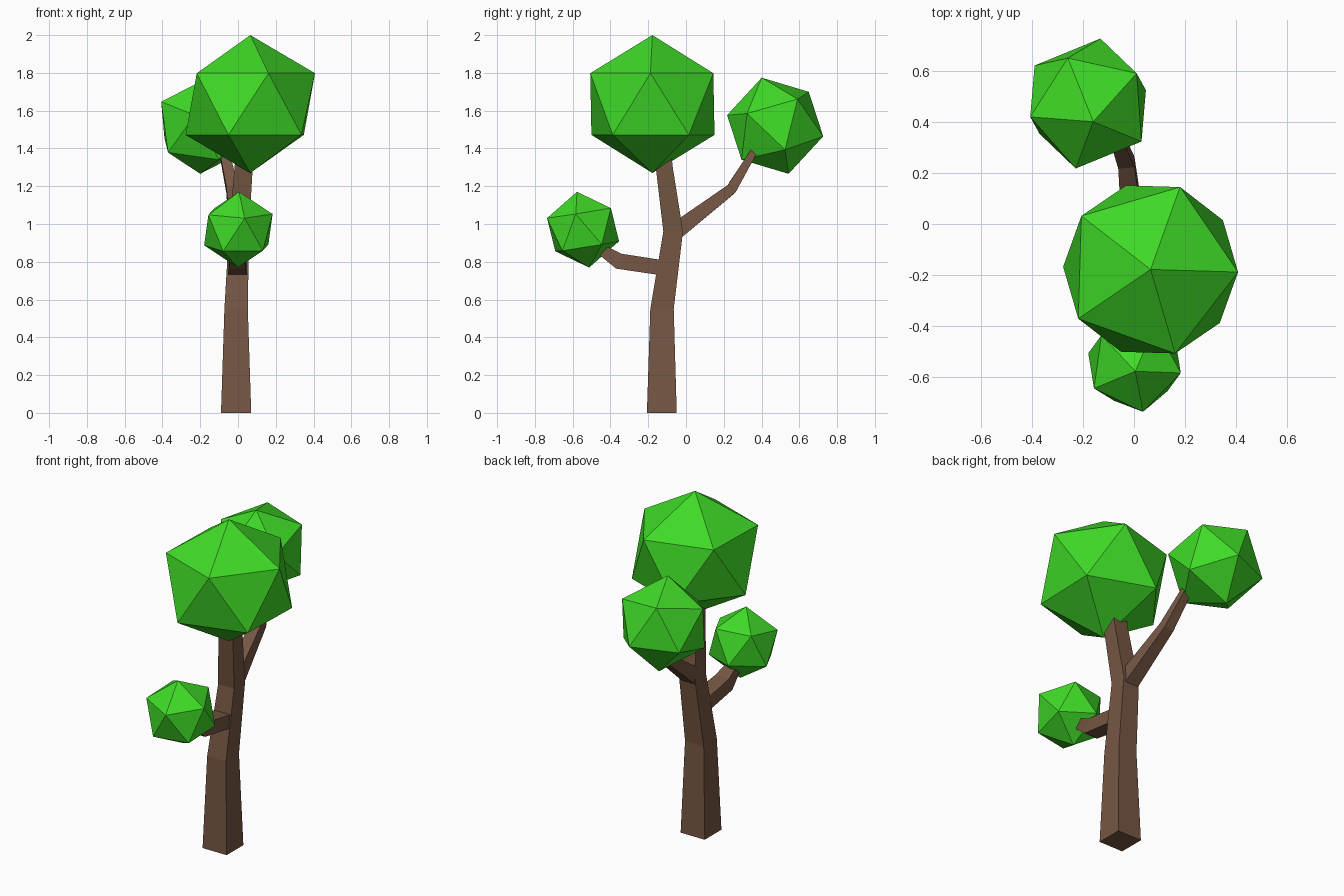
import bpy, bmesh
from mathutils import Vector, Matrix

if "Cube" in bpy.data.objects:
    bpy.data.objects.remove(bpy.data.objects["Cube"])


def material(name, rgb):
    m = bpy.data.materials.new(name)
    m.diffuse_color = (*rgb, 1)
    m.use_nodes = True
    m.node_tree.nodes["Principled BSDF"].inputs["Base Color"].default_value = m.diffuse_color
    return m


BARK = material("bark brown", (0.18, 0.095, 0.057))
LEAF = material("leaf green", (0.05, 0.70, 0.02))


def finish(bm, name, mat):
    bmesh.ops.recalc_face_normals(bm, faces=bm.faces[:])
    me = bpy.data.meshes.new(name)
    bm.to_mesh(me)
    bm.free()
    me.materials.append(mat)
    bpy.context.collection.objects.link(bpy.data.objects.new(name, me))


def limb(name, sections, level=False):
    """Four-sided tapering limb; sections are (x, y, z, half width, half depth)."""
    bm = bmesh.new()
    pts = [Vector(s[:3]) for s in sections]
    rings = []
    for i, (p, s) in enumerate(zip(pts, sections)):
        t = Vector((0, 0, 1))
        if not level:
            t = Vector()
            if i > 0:
                t += (p - pts[i - 1]).normalized()
            if i < len(pts) - 1:
                t += (pts[i + 1] - p).normalized()
            t.normalize()
        side = Vector((1, 0, 0))
        side = (side - t * side.dot(t)).normalized()
        up = t.cross(side)
        rings.append([bm.verts.new(p + side * a * s[3] + up * b * s[4])
                      for a, b in ((-1, -1), (1, -1), (1, 1), (-1, 1))])
    for r, q in zip(rings, rings[1:]):
        for k in range(4):
            n = (k + 1) % 4
            bm.faces.new((r[k], r[n], q[n], q[k]))
    bm.faces.new(rings[0])
    bm.faces.new(rings[-1])
    finish(bm, name, BARK)


def frame(a, b):
    a = Vector(a).normalized()
    c = a.cross(Vector(b)).normalized()
    return Matrix((a, c, a.cross(c))).transposed()


def foliage(name, centre, radius, tip, neighbour, scale=(1, 1, 1)):
    """Icosahedron turned so one corner points along tip, the next along neighbour."""
    bm = bmesh.new()
    bmesh.ops.create_icosphere(bm, subdivisions=1, radius=radius)
    v = max(bm.verts, key=lambda w: w.co.z)
    n = v.link_edges[0].other_vert(v)
    rot = frame(tip, neighbour) @ frame(v.co, n.co).transposed()
    m = Matrix.Translation(centre) @ Matrix.Diagonal((*scale, 1)) @ rot.to_4x4()
    bmesh.ops.transform(bm, matrix=m, verts=bm.verts[:])
    finish(bm, name, LEAF)


# Trunk with level square sections
limb("trunk", [(-.01, -.128, 0, .080, .079), (-.01, -.127, .55, .062, .062),
               (.005, -.068, .96, .053, .052), (.03, -.115, 1.30, .048, .045),
               (.035, -.125, 1.42, .045, .042)], level=True)

# Branches
limb("lower_branch", [(-.003, -.09, .763, .053, .040), (-.003, -.355, .803, .045, .042),
                      (-.003, -.45, .865, .032, .028)])
limb("upper_branch", [(.0, -.05, .965, .045, .045), (-.03, .24, 1.185, .032, .028),
                      (-.075, .36, 1.385, .024, .018)])

# Foliage balls
foliage("crown_foliage", (.065, -.178, 1.635), .365, (0, 0, 1), (1, -.03, .5), (1.05, 1.05, 1))
foliage("back_foliage", (-.18, .472, 1.52), .265, (.02, -.07, .25), (-.08, .18, .18))
foliage("front_foliage", (.002, -.545, .97), .203, (.003, -.032, .2), (.033, -.19, .065))
